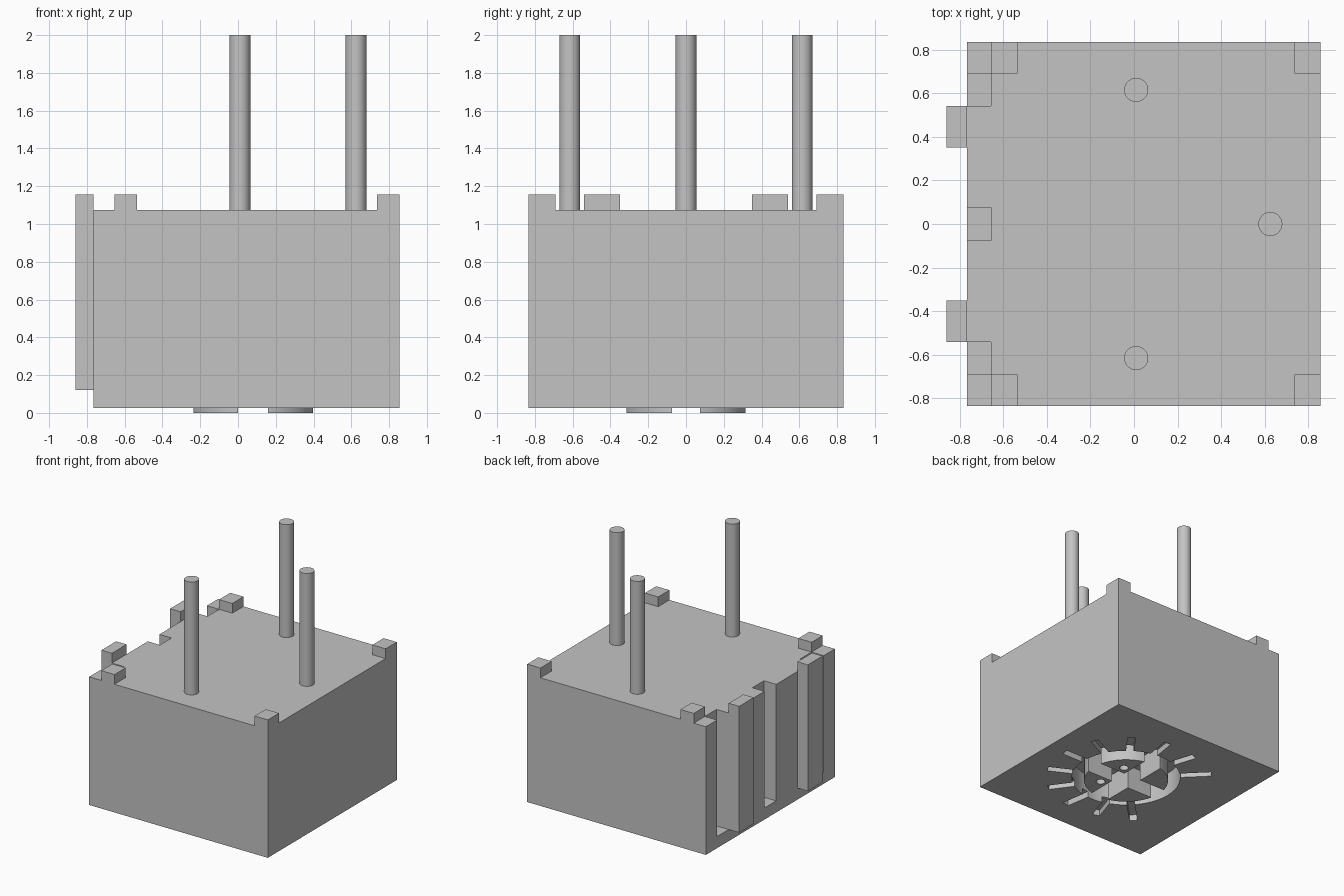
import bpy, math
from mathutils import Vector

cube = bpy.data.objects.get("Cube")
if cube:
    bpy.data.objects.remove(cube, do_unlink=True)

grey = bpy.data.materials.new("plain grey")
grey.use_nodes = True
grey.diffuse_color = (0.55, 0.55, 0.55, 1)
grey.node_tree.nodes["Principled BSDF"].inputs["Base Color"].default_value = (0.55, 0.55, 0.55, 1)


def finish(name):
    obj = bpy.context.object
    obj.name = name
    obj.data.materials.append(grey)
    return obj


def box(name, x, y, z, angle=0, pivot=(0, 0)):
    """Box from (min, max) ranges, optionally turned about a vertical pivot."""
    mid = Vector([(a + b) / 2 for a, b in (x, y, z)])
    bpy.ops.mesh.primitive_cube_add(size=1)
    obj = finish(name)
    obj.scale = [b - a for a, b in (x, y, z)]
    c, s = math.cos(angle), math.sin(angle)
    obj.location = (pivot[0] + c * mid.x - s * mid.y, pivot[1] + s * mid.x + c * mid.y, mid.z)
    obj.rotation_euler.z = angle
    bpy.ops.object.transform_apply(location=False, rotation=True, scale=True)
    return obj


def cylinder(name, x, y, r, z, sides=48):
    bpy.ops.mesh.primitive_cylinder_add(vertices=sides, radius=r, depth=z[1] - z[0],
                                        location=(x, y, (z[0] + z[1]) / 2))
    return finish(name)


def cut(target, cutter):
    mod = target.modifiers.new("cut", "BOOLEAN")
    mod.operation = "DIFFERENCE"
    mod.solver = "EXACT"
    mod.object = cutter
    bpy.context.view_layer.objects.active = target
    bpy.ops.object.modifier_apply(modifier=mod.name)
    bpy.data.objects.remove(cutter, do_unlink=True)


def smooth(obj):
    bpy.ops.object.select_all(action="DESELECT")
    obj.select_set(True)
    bpy.context.view_layer.objects.active = obj
    bpy.ops.object.shade_smooth_by_angle(angle=math.radians(30))


BOTTOM, TOP, PAD_TOP = 0.025, 1.075, 1.155
RIGHT, LEFT, HALF_Y = 0.855, -0.765, 0.835
CX = 0.08  # rotor axis

# Body block with the grooves in its ribbed wall
body = box("body", (LEFT, RIGHT), (-HALF_Y, HALF_Y), (BOTTOM, TOP))
for y in ((-0.69, -0.54), (-0.075, 0.075), (0.54, 0.69)):
    cut(body, box("groove_cutter", (LEFT - 0.1, -0.655), y, (0.12, TOP + 0.1)))

# Dial well and radial scale marks sunk in the underside
cut(body, cylinder("well_cutter", CX, 0, 0.42, (-0.1, 0.22)))
for i in range(11):
    angle = math.radians(-135 + 27 * i)
    reach = 0.66 if i in (0, 10) else 0.62
    cut(body, box("mark_cutter", (0.39, reach), (-0.03, 0.03), (-0.1, 0.075), angle, (CX, 0)))
smooth(body)

# Rotor with a cross slot and two small dimples
rotor = cylinder("rotor", CX, 0, 0.325, (0, 0.24))
cut(rotor, box("slot_cutter", (CX - 0.08, CX + 0.08), (-0.4, 0.4), (-0.1, 0.2)))
cut(rotor, box("slot_cutter", (CX - 0.4, CX + 0.4), (-0.075, 0.075), (-0.1, 0.2)))
for side in (-1, 1):
    cut(rotor, cylinder("dimple_cutter", CX + 0.14, side * 0.14, 0.035, (-0.1, 0.04), 24))
smooth(rotor)

# Ribs and standoff pads, mirrored front to back
for side, label in ((-1, "front"), (1, "back")):
    def span(a, b):
        return sorted((side * a, side * b))
    box(label + "_rib", (-0.86, LEFT), span(0.35, 0.54), (0.12, PAD_TOP))
    box(label + "_inner_pad", (-0.655, -0.535), span(0.69, HALF_Y), (TOP, PAD_TOP))
    box(label + "_corner_pad", (0.735, RIGHT), span(0.69, HALF_Y), (TOP, PAD_TOP))

# Pins
for name, x, y in (("front_pin", 0.01, -0.615), ("back_pin", 0.01, 0.615), ("side_pin", 0.625, 0)):
    smooth(cylinder(name, x, y, 0.055, (TOP, 2)))
